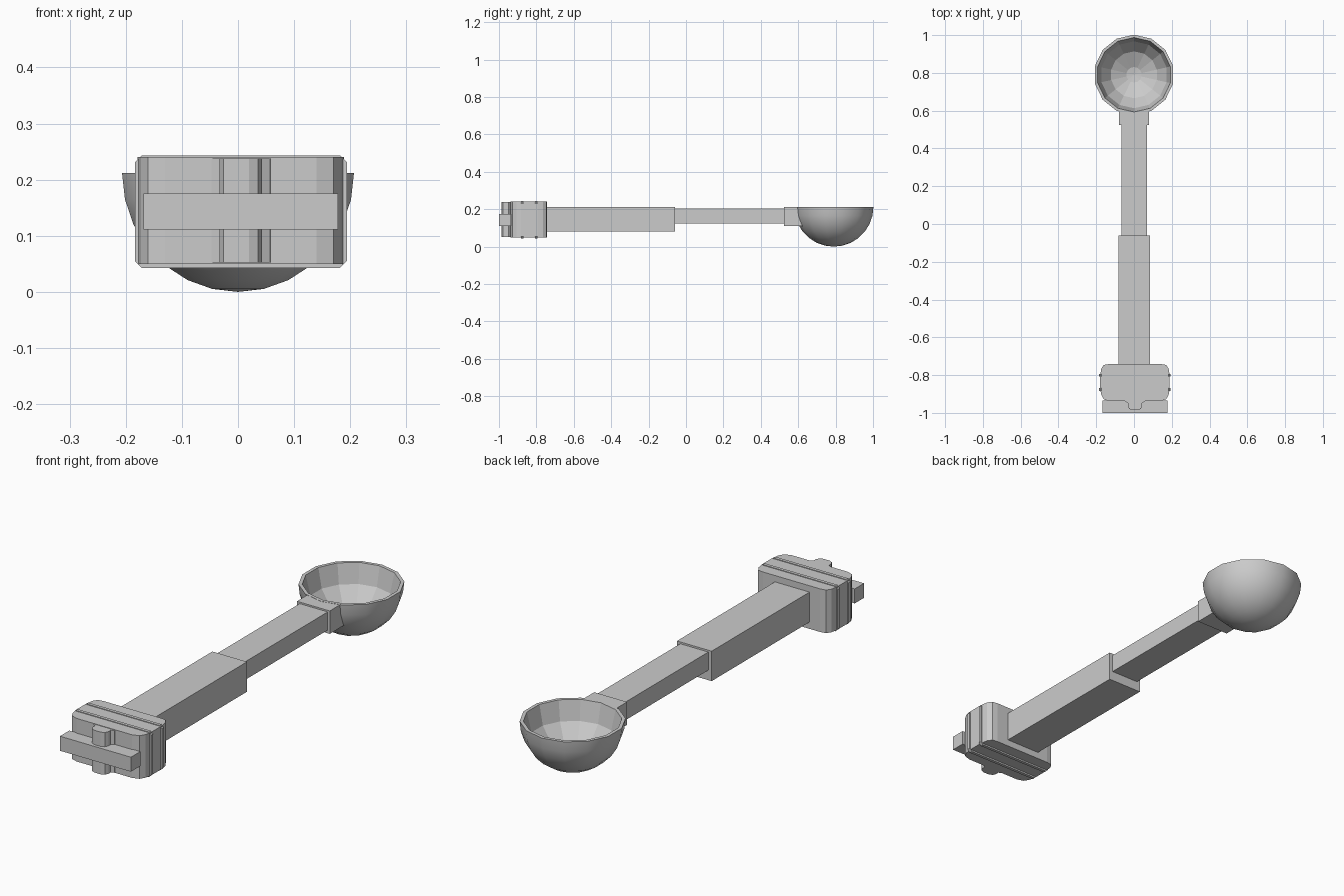
import bpy, bmesh, math

if "Cube" in bpy.data.objects:
    bpy.data.objects.remove(bpy.data.objects["Cube"])


def finish(name, bm):
    bmesh.ops.recalc_face_normals(bm, faces=bm.faces)
    me = bpy.data.meshes.new(name)
    bm.to_mesh(me)
    bm.free()
    ob = bpy.data.objects.new(name, me)
    bpy.context.collection.objects.link(ob)
    return ob


def prism(name, pts, lo, hi, axis='z'):
    """Extrude a 2D outline along z (x, y points) or along y (x, z points)."""
    bm = bmesh.new()
    place = (lambda a, b, t: (a, b, t)) if axis == 'z' else (lambda a, b, t: (a, t, b))
    face = bm.faces.new([bm.verts.new(place(a, b, lo)) for a, b in pts])
    ext = bmesh.ops.extrude_face_region(bm, geom=[face])
    moved = [v for v in ext['geom'] if isinstance(v, bmesh.types.BMVert)]
    bmesh.ops.translate(bm, verts=moved, vec=place(0, 0, hi - lo))
    return finish(name, bm)


def box(name, x0, x1, y0, y1, z0, z1):
    return prism(name, [(x0, y0), (x1, y0), (x1, y1), (x0, y1)], z0, z1)


def lathe(name, profile, center_y, sides=14, flat_from=99):
    """Spin (radius, z, ) points around a vertical axis; radius 0 is a pole."""
    bm = bmesh.new()
    rings = []
    for r, z in profile:
        n = sides if r > 0 else 1
        rings.append([bm.verts.new((r * math.sin(i * math.tau / sides),
                                    center_y + r * math.cos(i * math.tau / sides), z))
                      for i in range(n)])
    for k, (a, b) in enumerate(zip(rings, rings[1:])):
        for i in range(sides):
            j = (i + 1) % sides
            quad = [a[i % len(a)], a[j % len(a)], b[j % len(b)], b[i % len(b)]]
            f = bm.faces.new(list(dict.fromkeys(quad)))
            f.smooth = k < flat_from
    return finish(name, bm)


# Bowl: smooth outside, flat rim, faceted inside
BY, BZ, R, RI = 0.79, 0.212, 0.212, 0.197


def arc(radius, angles):
    return [(radius * math.cos(math.radians(a)), BZ - radius * math.sin(math.radians(a)))
            for a in angles]


outer = [(0, BZ - R)] + arc(R, [90 * k / 7 for k in range(6, -1, -1)])
inner = arc(RI, [0, 26, 51, 78]) + [(0, BZ - RI)]
lathe("bowl", outer + inner, BY, flat_from=7)

# Neck, trimmed so it ends inside the bowl wall
neck = box("neck", -0.08, 0.08, 0.525, 0.65, 0.11, 0.211)
trim = lathe("neck_cutter", [(0, 0.004)] + arc(0.206, [90 * k / 7 for k in range(6, -1, -1)])
             + [(0.206, 0.3), (0, 0.3)], BY)
trim.hide_render = True
trim.hide_viewport = True
cut = neck.modifiers.new("trim", 'BOOLEAN')
cut.operation = 'DIFFERENCE'
cut.solver = 'EXACT'
cut.object = trim

# Two-step arm
box("thin_arm", -0.067, 0.07, -0.07, 0.53, 0.124, 0.204)
box("handle", -0.083, 0.086, -0.75, -0.06, 0.08, 0.212)

# Head block with rounded vertical corners
CX = 0.005
half = [(0.135, -0.938), (0.165, -0.928), (0.178, -0.905), (0.184, -0.875),
        (0.184, -0.80), (0.178, -0.765), (0.165, -0.746), (0.14, -0.742)]
outline = [(CX + x, y) for x, y in half] + [(CX - x, y) for x, y in reversed(half)]
prism("head_block", outline, 0.05, 0.24)

# Two thin bands around the head
hw, hh, c, zc = 0.189, 0.1, 0.012, 0.143
band = [(sx * (hw - dx), sz * (hh - dz))
        for sx, sz, steps in ((1, -1, ((c, 0), (0, c))), (1, 1, ((0, c), (c, 0))),
                              (-1, 1, ((c, 0), (0, c))), (-1, -1, ((0, c), (c, 0))))
        for dx, dz in steps]
band = [(CX + x, zc + z) for x, z in band]
for i, y in enumerate((-0.876, -0.801)):
    prism(f"head_band_{i + 1}", band, y - 0.007, y + 0.007, 'y')

# Vertical rib on the front of the head, flared at its base
rib_half = [(0.055, -0.93), (0.052, -0.94), (0.038, -0.948), (0.038, -0.965),
            (0.031, -0.979), (0.015, -0.986)]
rib = [(CX + x, y) for x, y in rib_half] + [(CX - x, y) for x, y in reversed(rib_half)]
prism("front_rib", rib, 0.052, 0.238)

# Cross bar at the very front
box("front_bar", -0.168, 0.178, -1.0, -0.935, 0.111, 0.175)
